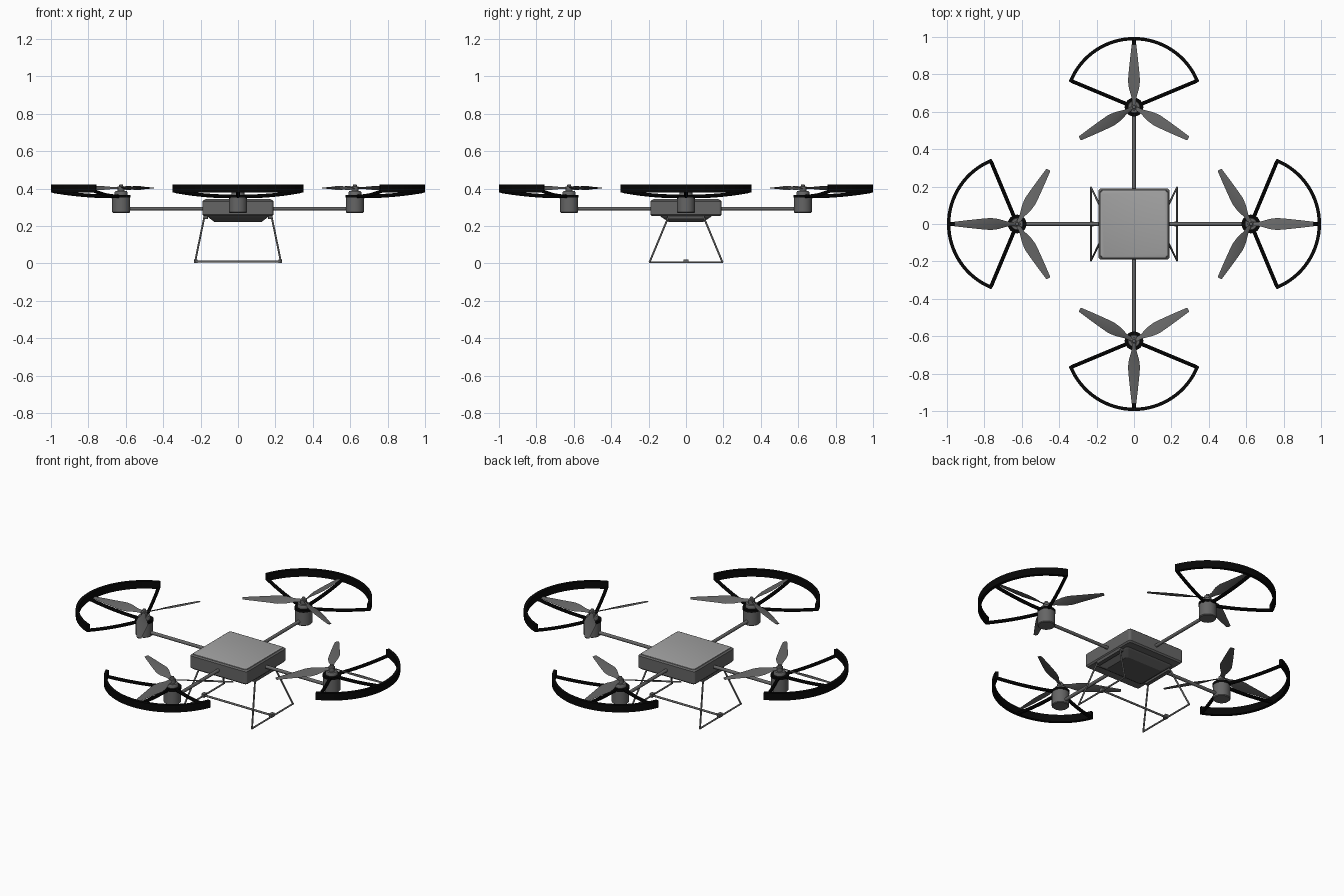
import bpy, bmesh, math
from mathutils import Vector, Matrix

if "Cube" in bpy.data.objects:
    bpy.data.objects.remove(bpy.data.objects["Cube"])


def mat(name, v):
    m = bpy.data.materials.new(name)
    m.diffuse_color = (v, v, v, 1)
    m.use_nodes = True
    m.node_tree.nodes["Principled BSDF"].inputs["Base Color"].default_value = m.diffuse_color
    return m


GREY = mat("dark grey", 0.13)
PLATE = mat("lid grey", 0.36)
TRAY = mat("tray grey", 0.10)
BLACK = mat("black", 0.002)


def make(name, verts, faces, material, smooth=False):
    me = bpy.data.meshes.new(name)
    me.from_pydata(verts, [], faces)
    bm = bmesh.new()
    bm.from_mesh(me)
    bmesh.ops.recalc_face_normals(bm, faces=bm.faces)
    bm.to_mesh(me)
    bm.free()
    me.materials.append(material)
    ob = bpy.data.objects.new(name, me)
    bpy.context.collection.objects.link(ob)
    if smooth:
        me.shade_smooth()
        me.set_sharp_from_angle(angle=math.radians(40))
    return ob


def loft(name, rings, material, smooth=False):
    """Closed solid through rings of equal point count."""
    n = len(rings[0])
    verts = [p for r in rings for p in r]
    faces = [(i * n + k, i * n + (k + 1) % n, (i + 1) * n + (k + 1) % n, (i + 1) * n + k)
             for i in range(len(rings) - 1) for k in range(n)]
    faces += [tuple(range(n))[::-1], tuple(range(len(verts) - n, len(verts)))]
    return make(name, verts, faces, material, smooth)


def rounded(hx, hy, z, r=0.014, seg=3):
    """Rounded rectangle ring at height z."""
    pts = []
    for q, (sx, sy) in enumerate([(1, 1), (-1, 1), (-1, -1), (1, -1)]):
        for k in range(seg + 1):
            a = math.pi / 2 * (q + k / seg)
            pts.append((sx * (hx - r) + r * math.cos(a), sy * (hy - r) + r * math.sin(a), z))
    return pts


def lathe(name, profile, x, material, n=24):
    rings = [[(x + r * math.cos(2 * math.pi * k / n), r * math.sin(2 * math.pi * k / n), z)
              for k in range(n)] for r, z in profile]
    return loft(name, rings, material, True)


def rod(name, points, r, material, n=10):
    """Round tube along a nearly straight path."""
    pts = [Vector(p) for p in points]
    q = (pts[-1] - pts[0]).to_track_quat('Z', 'Y')
    rings = [[p + q @ Vector((r * math.cos(2 * math.pi * k / n), r * math.sin(2 * math.pi * k / n), 0))
              for k in range(n)] for p in pts]
    return loft(name, rings, material, True)


# Body shell, lid and lower tray
loft("body", [rounded(0.182, 0.182, 0.252), rounded(0.19, 0.19, 0.26),
              rounded(0.19, 0.19, 0.332), rounded(0.182, 0.182, 0.339)], GREY)
loft("lid", [rounded(0.179, 0.179, 0.335), rounded(0.178, 0.178, 0.341),
             rounded(0.172, 0.172, 0.343)], PLATE, True)
loft("lower_tray", [rounded(0.165, 0.14, 0.255), rounded(0.158, 0.13, 0.246),
                    rounded(0.125, 0.09, 0.22)], TRAY)

# Landing gear: splayed legs, skids and a cross bar
for s, side in ((1, "right"), (-1, "left")):
    for t, end in ((1, "back"), (-1, "front")):
        rod(f"{end}_{side}_leg", [(s * .178, t * .09, .258), (s * .23, t * .195, .006)], .005, GREY)
    rod(f"{side}_skid", [(s * .23, -.198, .006), (s * .23, .198, .006)], .005, GREY)
    loft(f"{side}_leg_bracket", [rounded(.012, .1, .236, .004), rounded(.012, .1, .256, .004)],
         TRAY).location.x = s * .172
    loft(f"{side}_bar_clamp", [rounded(.01, .014, .002, .003), rounded(.01, .014, .022, .003)],
         GREY).location.x = s * .226
rod("skid_cross_bar", [(-.23, 0, .01), (.23, 0, .01)], .006, GREY)

# One rotor unit on +x
C, R, HALF = 0.625, 0.375, math.radians(68.5)
unit = [rod("arm", [(0.15, 0, .293), (C, 0, .293)], .01, GREY)]
unit.append(lathe("motor", [(.044, .27), (.048, .274), (.048, .352), (.044, .356)], C, GREY))
unit.append(lathe("guard_collar", [(.05, .352), (.05, .366)], C, BLACK))
unit.append(lathe("motor_bell", [(.034, .36), (.034, .381), (.03, .386)], C, GREY))
unit.append(lathe("propeller_hub", [(.018, .384), (.018, .41), (.011, .413), (.009, .422)], C, GREY, 16))

# Guard rim: an upright band swept along an arc
N = 32
rim = []
for i in range(N + 1):
    a = -HALF + 2 * HALF * i / N
    rim.append([(C + r * math.cos(a), r * math.sin(a), z)
                for r, z in ((R, .38), (R, .423), (R - .018, .423), (R - .018, .38))])
unit.append(loft("guard_rim", rim, BLACK, True))

# Guard spokes, curving up towards the rim
for a in (-HALF + .02, 0, HALF - .02):
    path = []
    for i in range(7):
        t = i / 6
        r = .04 + t * (R - .05)
        path.append((C + r * math.cos(a), r * math.sin(a), .358 + .028 * t * t))
    unit.append(rod("guard_spoke", path, .01, BLACK, 8))

# Three twisted propeller blades: radius, half width, pitch in degrees
SECTIONS = ((.008, .010, 25), (.05, .014, 25), (.10, .029, 21), (.14, .034, 18),
            (.20, .028, 14), (.28, .019, 11), (.335, .012, 8))
for b in range(3):
    rot = Matrix.Rotation(b * 2 * math.pi / 3, 3, 'Z')
    rings = []
    for r, w, pitch in SECTIONS:
        tw = Matrix.Rotation(math.radians(-pitch), 3, 'X')
        ring = [tw @ Vector((0, y, z)) for y, z in ((-w, 0), (0, -.003), (w, 0), (0, .003))]
        rings.append([rot @ (p + Vector((r, 0, 0))) + Vector((C, 0, .403)) for p in ring])
    unit.append(loft("propeller_blade", rings, GREY, True))

# Repeat the unit on the other three arms
for q in range(1, 4):
    for ob in unit:
        dup = ob.copy()
        dup.rotation_euler.z = q * math.pi / 2
        bpy.context.collection.objects.link(dup)
